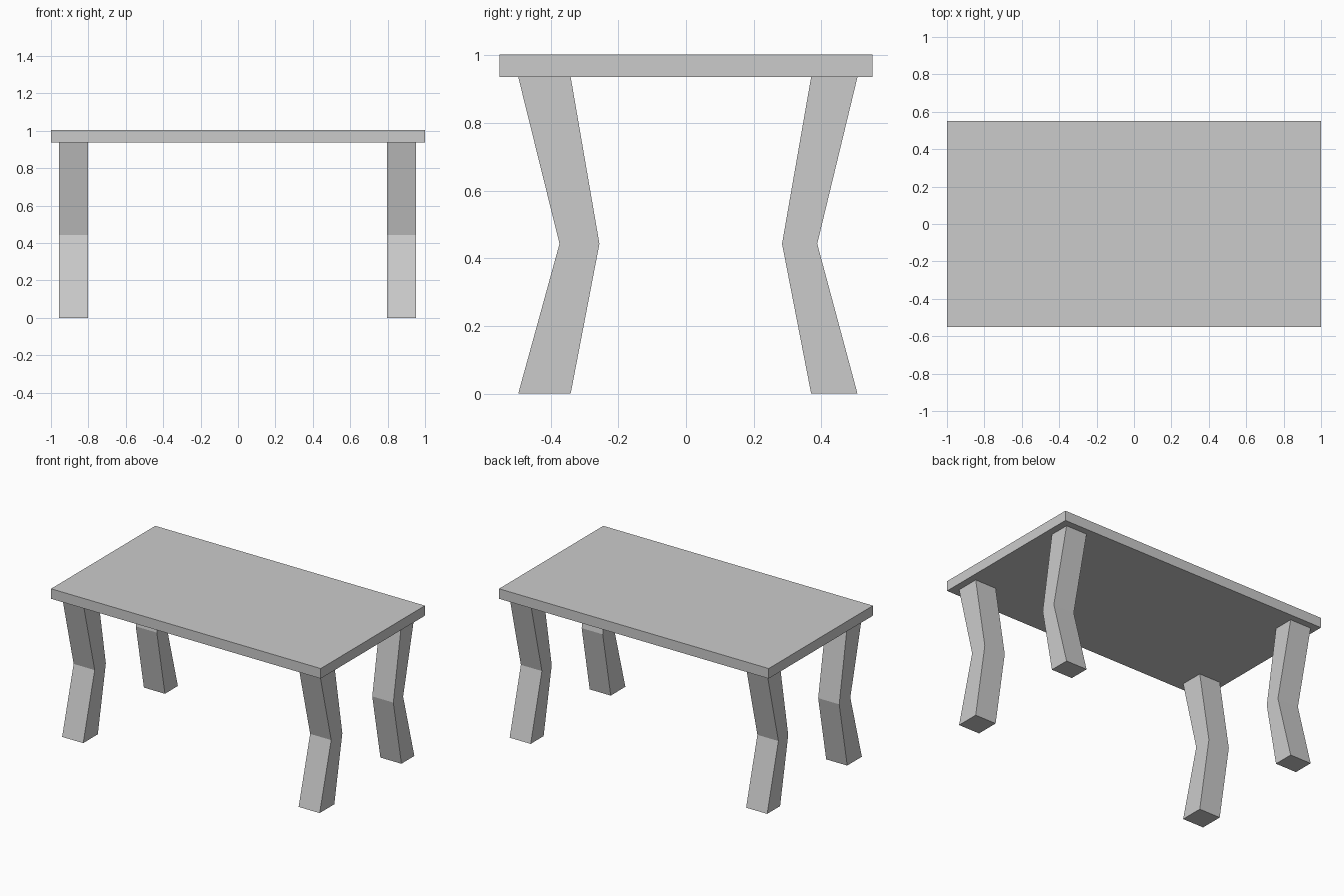
import bpy
import bmesh

if "Cube" in bpy.data.objects:
    bpy.data.objects.remove(bpy.data.objects["Cube"])

TOP_Z, UNDER_Z, KNEE_Z = 1.003, 0.936, 0.443


def extrude_profile(name, profile, x0, x1):
    """Extrude a closed (y, z) profile along x from x0 to x1."""
    bm = bmesh.new()
    face = bm.faces.new([bm.verts.new((x0, y, z)) for y, z in profile])
    result = bmesh.ops.extrude_face_region(bm, geom=[face])
    verts = [v for v in result["geom"] if isinstance(v, bmesh.types.BMVert)]
    bmesh.ops.translate(bm, verts=verts, vec=(x1 - x0, 0, 0))
    bmesh.ops.recalc_face_normals(bm, faces=bm.faces)
    mesh = bpy.data.meshes.new(name)
    bm.to_mesh(mesh)
    bm.free()
    obj = bpy.data.objects.new(name, mesh)
    bpy.context.collection.objects.link(obj)
    return obj


def leg_profile(outer, inner, knee_outer, knee_inner):
    """Bent leg outline: straight foot and top, kinked in at the knee."""
    return [(outer, 0), (inner, 0), (knee_inner, KNEE_Z),
            (inner, UNDER_Z), (outer, UNDER_Z), (knee_outer, KNEE_Z)]


# Tabletop slab
extrude_profile("tabletop", [(-0.552, UNDER_Z), (0.552, UNDER_Z),
                             (0.552, TOP_Z), (-0.552, TOP_Z)], -1.0, 1.0)

# Four bent legs; the back pair is slightly slimmer
profiles = {
    "front": leg_profile(-0.496, -0.341, -0.374, -0.256),
    "back": leg_profile(0.507, 0.370, 0.388, 0.284),
}
spans = {"left": (-0.957, -0.801), "right": (0.797, 0.953)}
for row, profile in profiles.items():
    for side, (x0, x1) in spans.items():
        extrude_profile(f"{row}_{side}_leg", profile, x0, x1)
